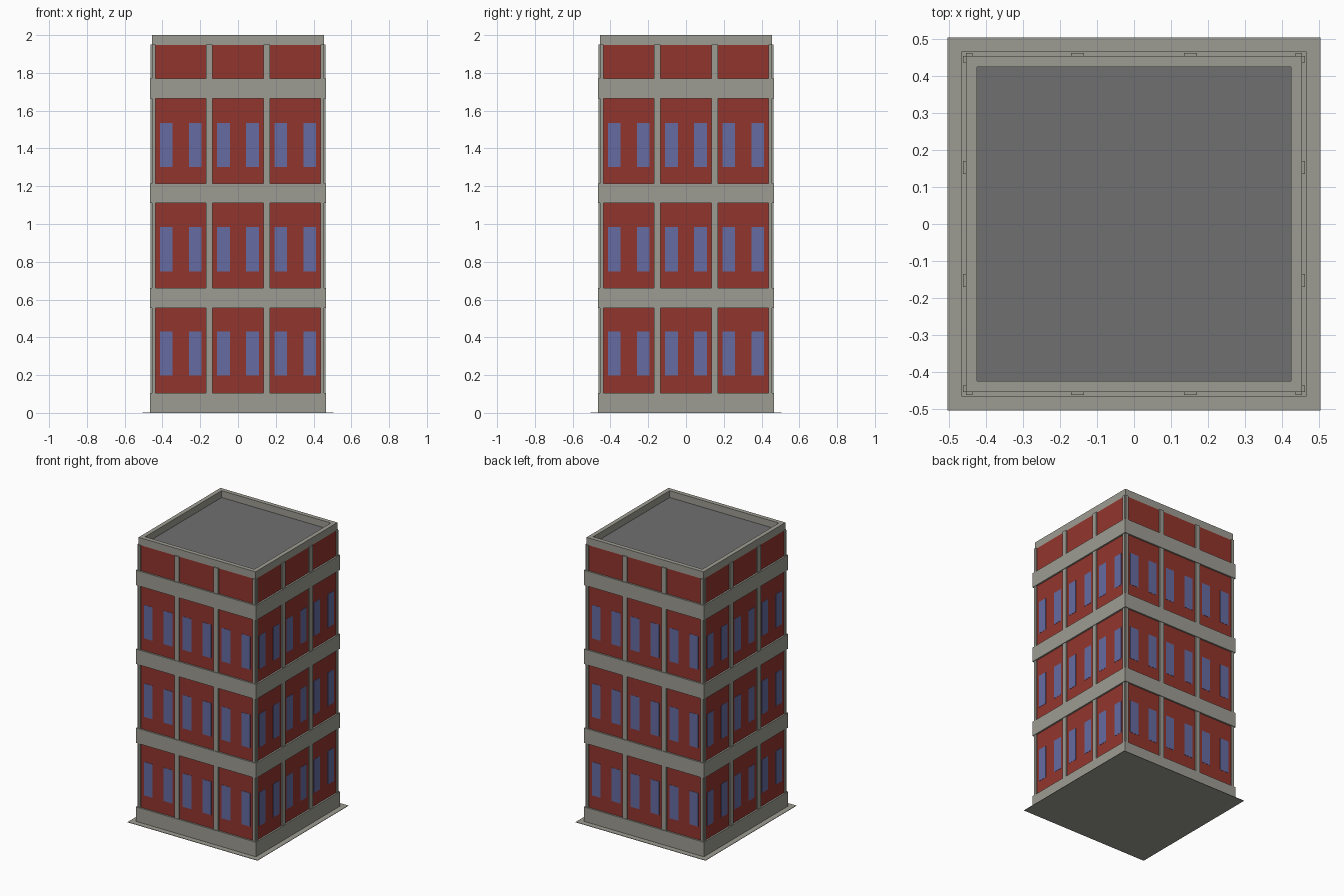
import bpy
from math import pi
from mathutils import Matrix, Vector

cube = bpy.data.objects.get("Cube")
if cube:
    bpy.data.objects.remove(cube, do_unlink=True)


def material(name, rgb):
    m = bpy.data.materials.new(name)
    m.use_nodes = True
    m.diffuse_color = (*rgb, 1)
    m.node_tree.nodes["Principled BSDF"].inputs["Base Color"].default_value = (*rgb, 1)
    return m


STONE = material("grey_stone", (0.34, 0.335, 0.29))
BRICK = material("red_brick", (0.29, 0.036, 0.026))
GLASS = material("blue_glass", (0.13, 0.147, 0.36))
ROOF = material("dark_roof", (0.16, 0.16, 0.16))

WALL, PIER, BAND = 0.455, 0.463, 0.467   # half widths of the layers
EAVES, TOP = 1.95, 2.0
FLOOR = 0.555                            # storey height


def box(name, lo, hi, mat, turn=0):
    """Axis-aligned box between two corners, turned in quarters about z."""
    lo, hi = Vector(lo), Vector(hi)
    bpy.ops.mesh.primitive_cube_add(size=1)
    ob = bpy.context.object
    ob.name = name
    size = Matrix.Diagonal((*(hi - lo), 1))
    ob.data.transform(Matrix.Rotation(turn * pi / 2, 4, "Z")
                      @ Matrix.Translation((lo + hi) / 2) @ size)
    ob.data.materials.append(mat)
    return ob


def block(name, half, z0, z1, mat):
    return box(name, (-half, -half, z0), (half, half, z1), mat)


# Ground slab, brick body and roof
block("ground_slab", 0.505, 0, 0.003, STONE)
block("brick_walls", WALL, 0.001, EAVES - 0.002, BRICK)
block("roof_deck", 0.44, EAVES - 0.01, EAVES + 0.002, ROOF)

# Stone bands at the foot and at every floor
for i in range(4):
    z = i * FLOOR
    block("stone_band", BAND, max(z, 0.001), z + 0.105, STONE)

# Each side: parapet, piers and windows
for side in range(4):
    box("parapet", (-WALL, -WALL, EAVES - 0.002), (WALL - 0.03, -WALL + 0.03, TOP), STONE, side)
    for x0, x1 in ((-WALL, -0.437), (-0.17, -0.135), (0.135, 0.17), (0.437, WALL)):
        box("pier", (x0, -PIER, 0.001), (x1, -WALL + 0.005, EAVES), STONE, side)
    for storey in range(3):
        z = 0.197 + storey * 0.552
        for bay in (-0.303, 0, 0.303):
            for offset in (-0.077, 0.077):
                x = bay + offset
                box("window", (x - 0.034, -WALL - 0.0015, z),
                    (x + 0.034, -WALL + 0.002, z + 0.235), GLASS, side)
